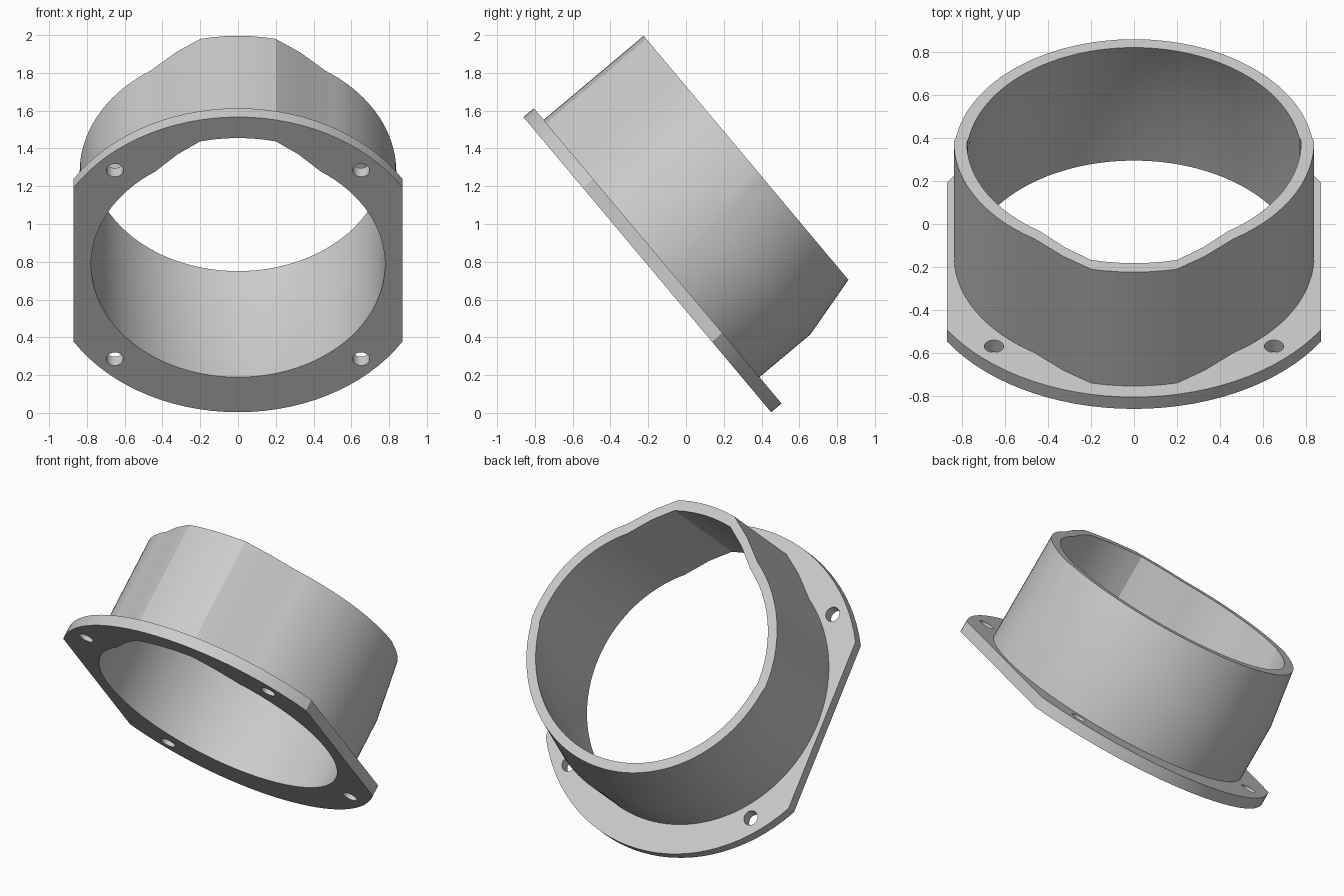
import bpy, bmesh, math
from mathutils import Vector

cube = bpy.data.objects.get("Cube")
if cube:
    bpy.data.objects.remove(cube)

# Tilted frame: "up" runs along the flange, "axis" runs along the tube
TILT = math.radians(50)
UP = Vector((0, -math.cos(TILT), math.sin(TILT)))
AXIS = Vector((0, math.sin(TILT), math.cos(TILT)))
ORIGIN = Vector((0, -0.205, 0.785))

BEND, END, SHIFT = 0.425, 0.764, 0.092

grey = bpy.data.materials.new("light grey")
grey.use_nodes = True
grey.diffuse_color = (0.6, 0.6, 0.6, 1)
grey.node_tree.nodes["Principled BSDF"].inputs["Base Color"].default_value = (0.6, 0.6, 0.6, 1)


def arc(radius, start, stop, count):
    """Points on a circle, angles in radians."""
    return [(radius * math.cos(start + (stop - start) * i / count),
             radius * math.sin(start + (stop - start) * i / count))
            for i in range(count + 1)]


def loft(name, profile, depths, bend=False):
    """Closed solid through copies of a profile at several depths."""
    bm = bmesh.new()
    rings = []
    for d in depths:
        ring = []
        for x, v in profile:
            if bend and d > BEND:
                v += SHIFT * (d - BEND) / (END - BEND) * min(1, max(0, -v / 0.12))
            ring.append(bm.verts.new(ORIGIN + Vector((x, 0, 0)) + UP * v + AXIS * d))
        rings.append(ring)
    n = len(profile)
    for a, b in zip(rings, rings[1:]):
        for i in range(n):
            j = (i + 1) % n
            bm.faces.new((a[i], a[j], b[j], b[i]))
    bm.faces.new(rings[0])
    bm.faces.new(rings[-1])
    bmesh.ops.recalc_face_normals(bm, faces=bm.faces)
    mesh = bpy.data.meshes.new(name)
    bm.to_mesh(mesh)
    bm.free()
    mesh.materials.append(grey)
    obj = bpy.data.objects.new(name, mesh)
    bpy.context.collection.objects.link(obj)
    return obj


def combine(target, tool, operation):
    mod = target.modifiers.new(operation.lower(), "BOOLEAN")
    mod.operation = operation
    mod.solver = "EXACT"
    mod.object = tool
    bpy.context.view_layer.objects.active = target
    bpy.ops.object.modifier_apply(modifier=mod.name)
    bpy.data.objects.remove(tool)


def tube_profile(radius, crown, knee, shoulder):
    """Round section with a raised crown on its upper side."""
    half = math.asin(0.2 / crown)
    start = math.acos(shoulder / radius)
    top = arc(crown, math.pi / 2 - half, math.pi / 2 + half, 6)
    sides = arc(radius, math.pi - start, 2 * math.pi + start, 110)
    return top[:1] + top[1:] + [(-knee[0], knee[1])] + sides + [knee]


# Flange: round plate with both sides cut straight
corner = math.acos(0.87 / 1.02)
outline = arc(1.02, corner, math.pi - corner, 30)
outline += [(x, -v) for x, v in reversed(outline)]
adapter = loft("flanged_collar", outline, (0, 0.072))

# Tube wall, bent inward on its lower side, then its bore
outer = loft("tube_wall", tube_profile(0.838, 0.94, (0.33, 0.825), 0.465),
             (0.03, BEND, END), bend=True)
combine(adapter, outer, "UNION")
bore = loft("bore", tube_profile(0.778, 0.875, (0.32, 0.762), 0.44),
            (-0.1, BEND, END + 0.1), bend=True)
combine(adapter, bore, "DIFFERENCE")

# Four bolt holes
for sx in (-1, 1):
    for sv in (-1, 1):
        circle = [(x + sx * 0.652, v + sv * 0.652)
                  for x, v in arc(0.045, 0, 2 * math.pi, 24)[:-1]]
        combine(adapter, loft("bolt_hole", circle, (-0.1, 0.2)), "DIFFERENCE")

# Smooth walls, crisp rims
bpy.ops.object.select_all(action="DESELECT")
adapter.select_set(True)
bpy.context.view_layer.objects.active = adapter
bpy.ops.object.shade_smooth_by_angle(angle=math.radians(16))
